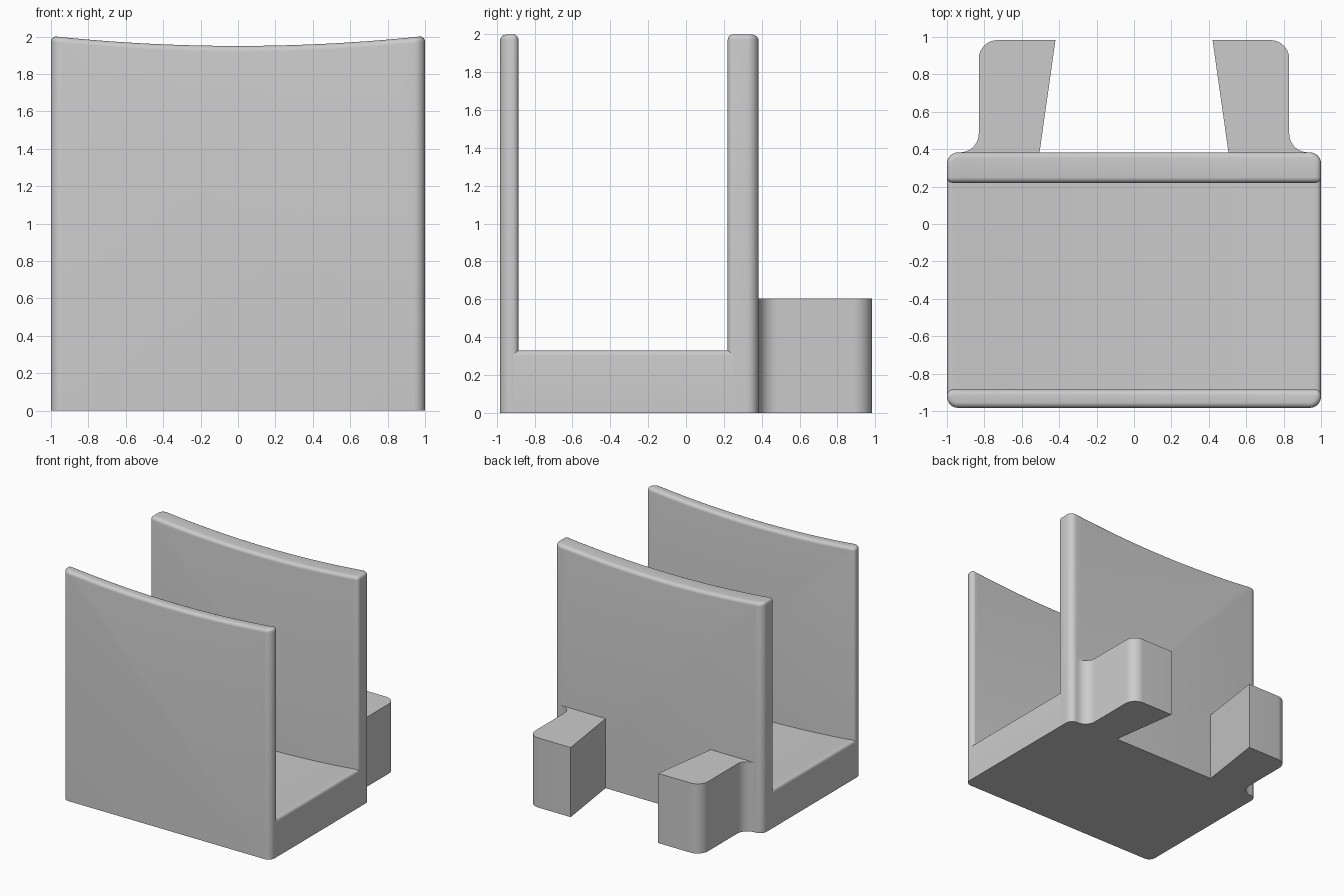
import bpy, bmesh, math

if "Cube" in bpy.data.objects:
    bpy.data.objects.remove(bpy.data.objects["Cube"], do_unlink=True)

grey = bpy.data.materials.new("plain grey")
grey.use_nodes = True
GREY = (0.6, 0.6, 0.6, 1)
grey.diffuse_color = GREY
grey.node_tree.nodes["Principled BSDF"].inputs["Base Color"].default_value = GREY

SAG = 0.053      # dip of the curved rims and floor
OUTER_R = 0.06   # outside corner radius
RIM_R = 0.03     # rim and inside edge radius


def extrude(points, vector):
    """Closed solid from a planar outline swept along a vector."""
    bm = bmesh.new()
    face = bm.faces.new([bm.verts.new(p) for p in points])
    swept = bmesh.ops.extrude_face_region(bm, geom=[face], use_keep_orig=True)
    verts = [g for g in swept["geom"] if isinstance(g, bmesh.types.BMVert)]
    bmesh.ops.translate(bm, verts=verts, vec=vector)
    bmesh.ops.recalc_face_normals(bm, faces=bm.faces)
    return bm


def curved_slab(top, y0, y1):
    """Slab across the full width whose top dips in a shallow arc."""
    radius = (1 + SAG * SAG) / (2 * SAG)
    half = math.asin(1 / radius)
    n = 32
    points = [(-1, y0, 0), (1, y0, 0)]
    for i in range(n + 1):
        a = half * (1 - 2 * i / n)
        points.append((radius * math.sin(a), y0,
                       top - SAG + radius * (1 - math.cos(a))))
    return extrude(points, (0, y1 - y0, 0))


def round_edges(bm, rule, radius, segments):
    bm.normal_update()
    edges = [e for e in bm.edges
             if e.calc_face_angle(0) > 0.6 and rule(e.verts[0].co, e.verts[1].co)]
    bmesh.ops.bevel(bm, geom=edges, offset=radius, segments=segments,
                    profile=0.5, affect="EDGES", clamp_overlap=False)


def finish(name, bm):
    bmesh.ops.recalc_face_normals(bm, faces=bm.faces)
    mesh = bpy.data.meshes.new(name)
    bm.to_mesh(mesh)
    bm.free()
    mesh.materials.append(grey)
    obj = bpy.data.objects.new(name, mesh)
    bpy.context.collection.objects.link(obj)
    bpy.ops.object.select_all(action="DESELECT")
    obj.select_set(True)
    bpy.context.view_layer.objects.active = obj
    bpy.ops.object.shade_smooth_by_angle(angle=math.radians(32))


def wall(name, outside, inside):
    bm = curved_slab(2.003, outside, inside)
    # large outside vertical corners
    round_edges(bm, lambda a, b: abs(a.z - b.z) > 1 and abs(a.y - outside) < 1e-4,
                OUTER_R, 8)
    # soft rim and inside vertical edges, bottom stays crisp
    round_edges(bm, lambda a, b: max(a.z, b.z) > 0.01, RIM_R, 5)
    finish(name, bm)


wall("front_wall", -0.983, -0.885)
wall("back_wall", 0.383, 0.22)

# floor block with dipped top and softened side edges
bm = curved_slab(0.333, -0.92, 0.3)
round_edges(bm, lambda a, b: abs(a.y - b.y) > 1 and min(a.z, b.z) > 0.1, RIM_R, 5)
finish("floor_block", bm)


def arc(cx, cy, radius, start, end, n=10):
    return [(cx + radius * math.cos(math.radians(start + (end - start) * i / n)),
             cy + radius * math.sin(math.radians(start + (end - start) * i / n)))
            for i in range(n + 1)]


# rear arms: tapered inside, rounded outside, filleted into the back wall
for name, side in (("left_arm", 1), ("right_arm", -1)):
    plan = [(0.505, 0.383), (0.507, 0.37), (0.93, 0.37)]
    plan += arc(0.93, 0.483, 0.1, 270, 180)
    plan += arc(0.73, 0.883, 0.1, 0, 90)
    plan.append((0.42, 0.983))
    finish(name, extrude([(side * x, y, 0) for x, y in plan], (0, 0, 0.605)))
